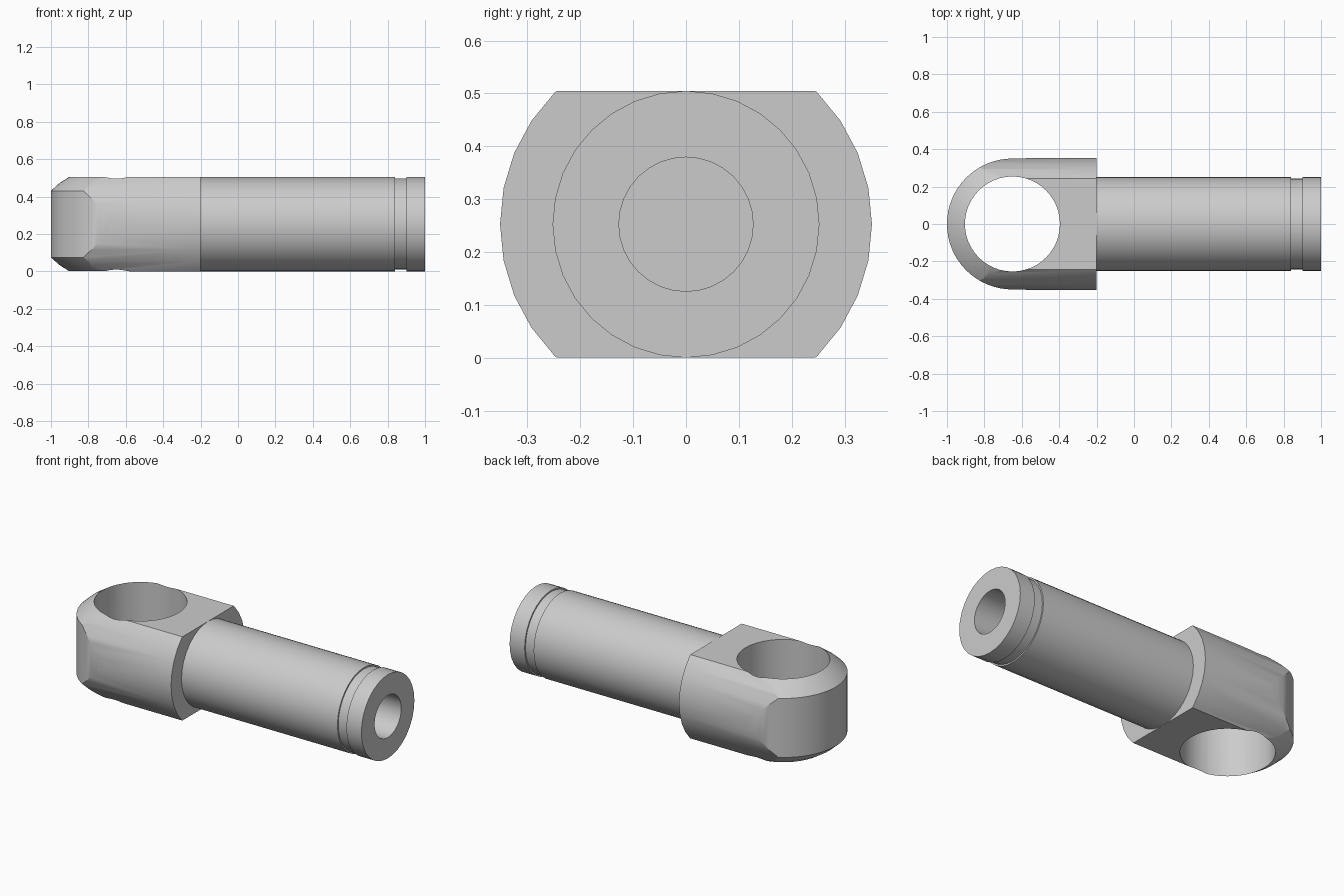
import bpy, bmesh, math
from mathutils import Vector, Matrix

old = bpy.data.objects.get("Cube")
if old:
    bpy.data.objects.remove(old, do_unlink=True)

MID = 0.2525          # height of the shaft axis
EYE_X = -0.65         # centre of the eye
SHOULDER_X = -0.2     # where head meets shaft
BORE_R = 0.127

steel = bpy.data.materials.new("light grey steel")
steel.diffuse_color = (0.6, 0.6, 0.6, 1)
steel.use_nodes = True
steel.node_tree.nodes["Principled BSDF"].inputs["Base Color"].default_value = (0.6, 0.6, 0.6, 1)


def make_object(name, bm):
    bmesh.ops.recalc_face_normals(bm, faces=bm.faces)
    mesh = bpy.data.meshes.new(name)
    bm.to_mesh(mesh)
    bm.free()
    mesh.materials.append(steel)
    ob = bpy.data.objects.new(name, mesh)
    bpy.context.collection.objects.link(ob)
    return ob


def cylinder(name, radius, start, end, along_x, segments):
    """Cylinder from start to end, along x at shaft height or along z through the eye."""
    bm = bmesh.new()
    bmesh.ops.create_cone(bm, cap_ends=True, segments=segments,
                          radius1=radius, radius2=radius, depth=end - start)
    centre = (start + end) / 2
    if along_x:
        m = Matrix.Translation((centre, 0, MID)) @ Matrix.Rotation(math.pi / 2, 4, 'Y')
    else:
        m = Matrix.Translation((EYE_X, 0, centre))
    bm.transform(m)
    return make_object(name, bm)


def select_only(ob):
    bpy.ops.object.select_all(action='DESELECT')
    ob.select_set(True)
    bpy.context.view_layer.objects.active = ob


def boolean(ob, cutter, operation):
    mod = ob.modifiers.new(operation.lower(), 'BOOLEAN')
    mod.operation, mod.object, mod.solver = operation, cutter, 'EXACT'
    select_only(ob)
    bpy.ops.object.modifier_apply(modifier=mod.name)
    bpy.data.objects.remove(cutter, do_unlink=True)


def smooth(ob):
    select_only(ob)
    bpy.ops.object.shade_smooth_by_angle(angle=math.radians(25))


# Head blank: slab with a round, chamfered nose
bm = bmesh.new()
half = [(0.35, 0.178), (0.306, 0.218), (0.252, MID)]
for r, dz in half:
    for z in (MID - dz, MID + dz):
        for i in range(33):
            a = math.pi / 2 + math.pi * i / 32
            bm.verts.new((EYE_X + r * math.cos(a), r * math.sin(a), z))
        for side in (-1, 1):
            bm.verts.new((SHOULDER_X, side * (r + 0.01), z))
bmesh.ops.convex_hull(bm, input=bm.verts[:])
bmesh.ops.dissolve_limit(bm, angle_limit=math.radians(0.5),
                         verts=bm.verts[:], edges=bm.edges[:])
head = make_object("eye_head", bm)

# Round the sides, then cut the eye and the bore
boolean(head, cylinder("side_rounding", 0.352, -1.3, 0.2, True, 32), 'INTERSECT')
boolean(head, cylinder("eye_cutter", 0.254, -0.3, 0.9, False, 48), 'DIFFERENCE')
boolean(head, cylinder("bore_cutter", BORE_R, EYE_X, 0.2, True, 32), 'DIFFERENCE')
smooth(head)

# Shaft: hollow lathed tube with a shallow retaining groove
profile = [(SHOULDER_X, MID), (0.84, MID), (0.84, 0.244), (0.9, 0.244),
           (0.9, MID), (1.0, MID), (1.0, BORE_R), (SHOULDER_X, BORE_R)]
bm = bmesh.new()
SEG = 32
rings = []
for i in range(SEG):
    a = 2 * math.pi * i / SEG
    rings.append([bm.verts.new((x, r * math.cos(a), MID + r * math.sin(a)))
                  for x, r in profile])
for i in range(SEG):
    a, b = rings[i], rings[(i + 1) % SEG]
    for j in range(len(profile) - 1):
        bm.faces.new((a[j], a[j + 1], b[j + 1], b[j]))
shaft = make_object("shaft", bm)
# An open tube: make sure the outside faces outward
probe = max(shaft.data.polygons, key=lambda p: p.center.z)
if probe.normal.z < 0:
    shaft.data.flip_normals()
smooth(shaft)
